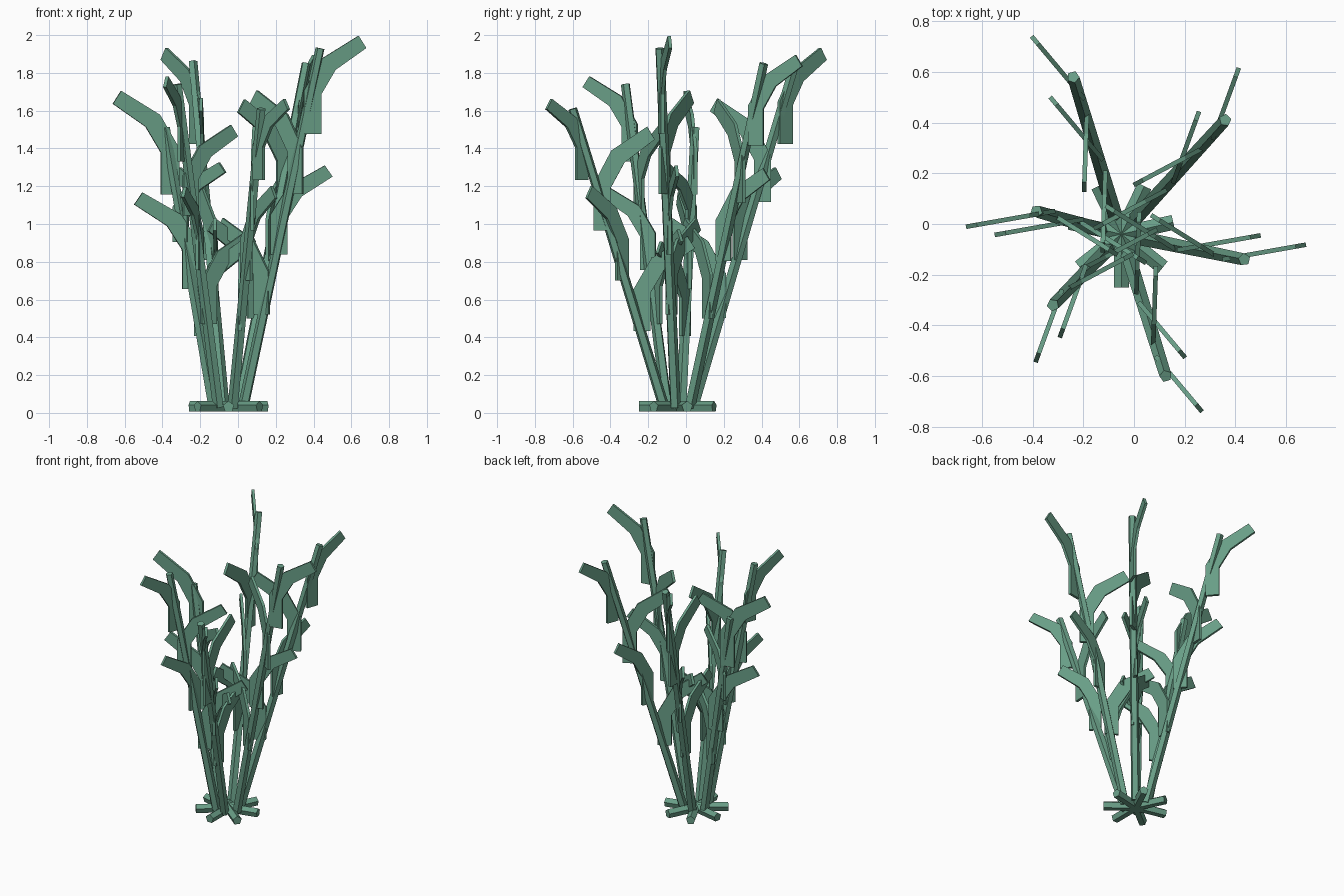
import bpy, bmesh
from math import radians, cos, sin
from mathutils import Vector

cube = bpy.data.objects.get("Cube")
if cube:
    bpy.data.objects.remove(cube, do_unlink=True)

green = bpy.data.materials.new("sea green")
green.use_nodes = True
color = (0.14, 0.34, 0.24, 1)
green.diffuse_color = color
green.node_tree.nodes["Principled BSDF"].inputs["Base Color"].default_value = color

CENTER = Vector((-0.05, -0.04, 0))


def finish(bm, name):
    bmesh.ops.recalc_face_normals(bm, faces=bm.faces)
    mesh = bpy.data.meshes.new(name)
    bm.to_mesh(mesh)
    bm.free()
    mesh.materials.append(green)
    obj = bpy.data.objects.new(name, mesh)
    bpy.context.collection.objects.link(obj)


def heading(degrees):
    a = radians(degrees)
    return Vector((cos(a), sin(a), 0))


def rod(name, start, end, r1, r2):
    """Five-sided rod between two points."""
    axis = end - start
    bm = bmesh.new()
    bmesh.ops.create_cone(bm, cap_ends=True, segments=5, radius1=r1, radius2=r2,
                          depth=axis.length)
    bm.transform(axis.to_track_quat('Z', 'Y').to_matrix().to_4x4())
    bmesh.ops.translate(bm, verts=bm.verts, vec=(start + end) / 2)
    finish(bm, name)


# Leaf outline (outward, up): hanging base, bend, then a rising tip
LEAF = [(-0.045, 0), (0.045, 0), (0.045, 0.21), (0.12, 0.34), (0.28, 0.455),
        (0.24, 0.52), (0.05, 0.40), (-0.045, 0.23)]


def leaf(name, origin, angle, reach, rise):
    """Thin upright plate following the leaf outline."""
    out = heading(angle) * reach
    side = heading(angle + 90) * 0.009
    bm = bmesh.new()
    rings = []
    for s in (-1, 1):
        rings.append([bm.verts.new(origin + out * u + side * s + Vector((0, 0, z * rise / 0.52)))
                      for u, z in LEAF])
    n = len(LEAF)
    for ring in rings:
        for quad in ((0, 1, 2, 7), (7, 2, 3, 6), (6, 3, 4, 5)):
            bm.faces.new([ring[i] for i in quad])
    for i in range(n):
        j = (i + 1) % n
        bm.faces.new((rings[0][i], rings[0][j], rings[1][j], rings[1][i]))
    finish(bm, name)


# Roots: a flat star of rods
hub = CENTER + Vector((0, 0, 0.032))
for i in range(7):
    rod(f"root_{i + 1}", hub, hub + heading(-90 + i * 360 / 7) * 0.21, 0.031, 0.031)

# Stalks: top position, reach of the outward leaves, rise of each leaf from the top down
STALKS = [
    ((0.36, 0.41, 1.85), 0.93, (0.48, 0.55, 0.49, 0.53)),
    ((-0.24, 0.58, 1.86), 1.0, (0.51, 0.55, 0.49, 0.53)),
    ((-0.385, 0.05, 1.51), 1.1, (0.55, 0.42, 0.51, 0.5)),
    ((-0.32, -0.32, 1.74), 0.94, (0.45, 0.48, 0.44, 0.5)),
    ((0.125, -0.60, 1.61), 0.88, (0.43, 0.55, 0.5, 0.5)),
    ((0.435, -0.14, 1.93), 1.03, (0.52, 0.55, 0.47, 0.51)),
]
for i, (top, reach, rises) in enumerate(STALKS):
    top = Vector(top)
    angle = 48 + i * 60
    base = CENTER + heading(angle) * 0.08 + Vector((0, 0, 0.03))
    rod(f"stalk_{i + 1}", base, top, 0.03, 0.025)
    # Leaves alternate outward and inward down the stalk
    for k, rise in enumerate(rises):
        origin = base.lerp(top, 0.9 - 0.22 * k)
        origin.z = top.z * (0.765 - 0.165 * k)
        if k % 2:
            leaf(f"inward_leaf_{i + 1}_{k + 1}", origin, angle + 160, 1, rise)
        else:
            leaf(f"outward_leaf_{i + 1}_{k + 1}", origin, angle + 22, reach, rise)
